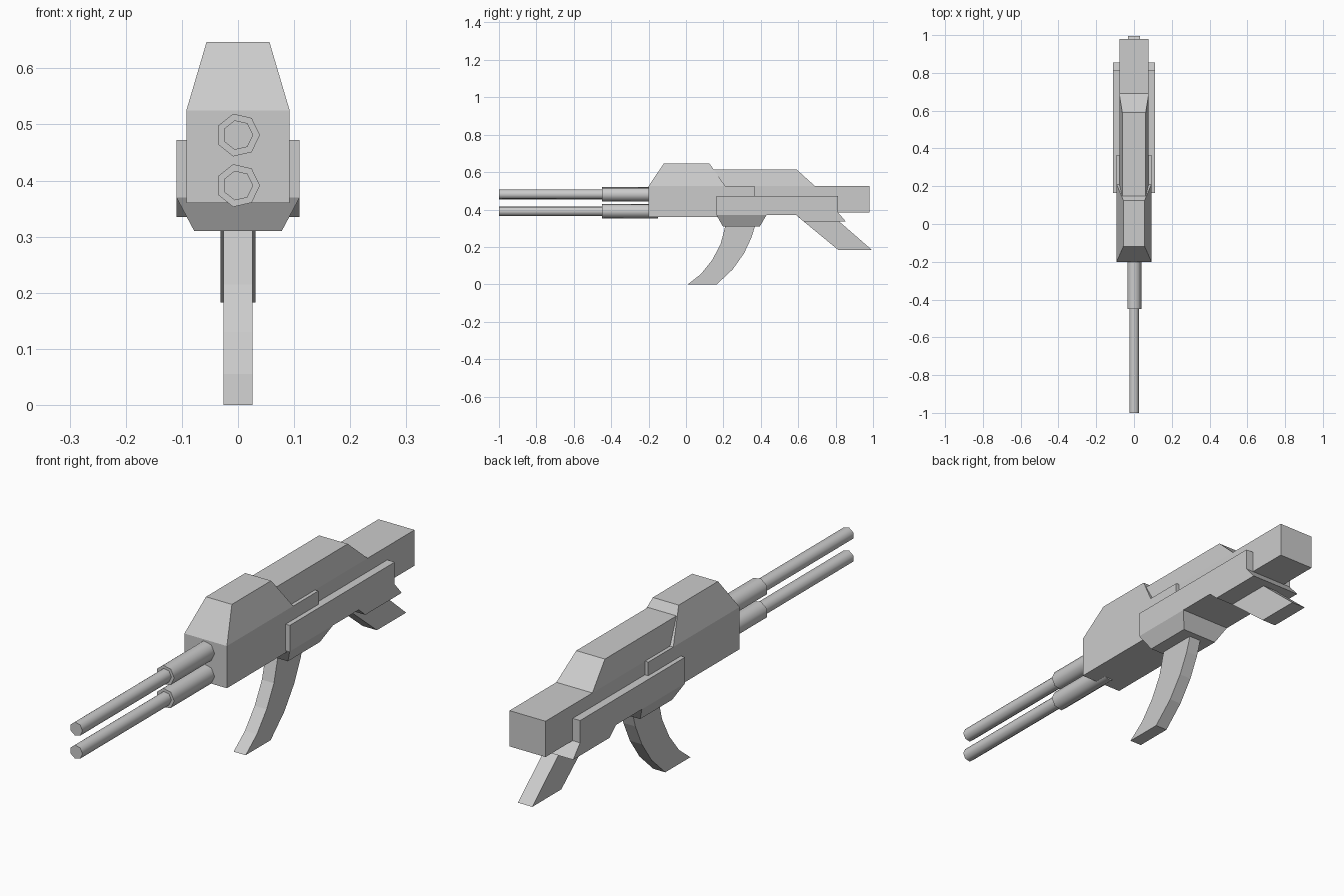
import bpy, bmesh, math

if "Cube" in bpy.data.objects:
    bpy.data.objects.remove(bpy.data.objects["Cube"])


def prism(name, pts, sides=None):
    """Mirror a side outline of (y, z, half_width) points across x and bridge it."""
    n = len(pts)
    sides = sides or [range(n)]
    bm = bmesh.new()
    right = [bm.verts.new((w, y, z)) for y, z, w in pts]
    left = [bm.verts.new((-w, y, z)) for y, z, w in pts]
    for s in sides:
        bm.faces.new([right[i] for i in s])
        bm.faces.new([left[i] for i in reversed(s)])
    for i in range(n):
        j = (i + 1) % n
        bm.faces.new((right[i], left[i], left[j], right[j]))
    bmesh.ops.recalc_face_normals(bm, faces=bm.faces)
    mesh = bpy.data.meshes.new(name)
    bm.to_mesh(mesh)
    bm.free()
    ob = bpy.data.objects.new(name, mesh)
    bpy.context.collection.objects.link(ob)
    return ob


def flat(points, w):
    return [(y, z, w) for y, z in points]


def tube(name, z, radius, y0, y1):
    """Seven-sided rod along y with one corner pointing to +x."""
    bpy.ops.mesh.primitive_cylinder_add(
        vertices=7, radius=radius, depth=y1 - y0,
        location=(0, (y0 + y1) / 2, z), rotation=(math.pi / 2, 0, 0))
    ob = bpy.context.object
    ob.name = name
    # turn about its own axis so a corner faces +x
    for v in ob.data.vertices:
        x, y = v.co.x, v.co.y
        v.co.x, v.co.y = y, -x
    bpy.ops.object.shade_smooth_by_angle(angle=math.radians(60))


# Front housing: straight lower half, tapered upper half
prism("front_housing",
      flat([(-0.20, 0.36), (-0.20, 0.525)], 0.092)
      + flat([(-0.118, 0.647), (0.125, 0.647)], 0.056)
      + flat([(0.21, 0.525), (0.365, 0.525), (0.365, 0.36)], 0.092),
      [[0, 1, 4, 5, 6], [1, 2, 3, 4]])

# Rear receiver and stock block with a tapered top cover
prism("rear_receiver",
      flat([(0.10, 0.385), (0.10, 0.525)], 0.078)
      + flat([(0.10, 0.615), (0.59, 0.615)], 0.062)
      + flat([(0.69, 0.525), (0.98, 0.525), (0.98, 0.385)], 0.078),
      [[0, 1, 4, 5, 6], [1, 2, 3, 4]])

# Lower guard: wide side plates with a chamfered magazine well
prism("lower_guard",
      flat([(0.163, 0.472), (0.812, 0.472), (0.812, 0.385), (0.855, 0.335),
            (0.63, 0.335), (0.59, 0.37), (0.43, 0.37)], 0.11)
      + flat([(0.395, 0.31), (0.197, 0.31)], 0.078)
      + flat([(0.163, 0.37)], 0.11),
      [[0, 1, 2, 3, 4, 5, 6, 9], [9, 6, 7, 8]])

# Curved magazine
front = [(0.01, 0), (0.08, 0.055), (0.14, 0.13), (0.185, 0.215), (0.215, 0.33)]
rear = [(0.375, 0.33), (0.35, 0.25), (0.31, 0.165), (0.25, 0.08), (0.165, 0)]
prism("magazine", flat(front + rear, 0.026))

# Raked rear grip
prism("rear_grip",
      flat([(0.60, 0.36), (0.815, 0.183), (0.995, 0.183), (0.78, 0.37)], 0.031))

# Twin barrels with thicker sleeves
for label, z in (("upper", 0.481), ("lower", 0.391)):
    tube(label + "_sleeve", z, 0.039, -0.45, -0.15)
    tube(label + "_barrel", z, 0.027, -1.0, -0.43)
